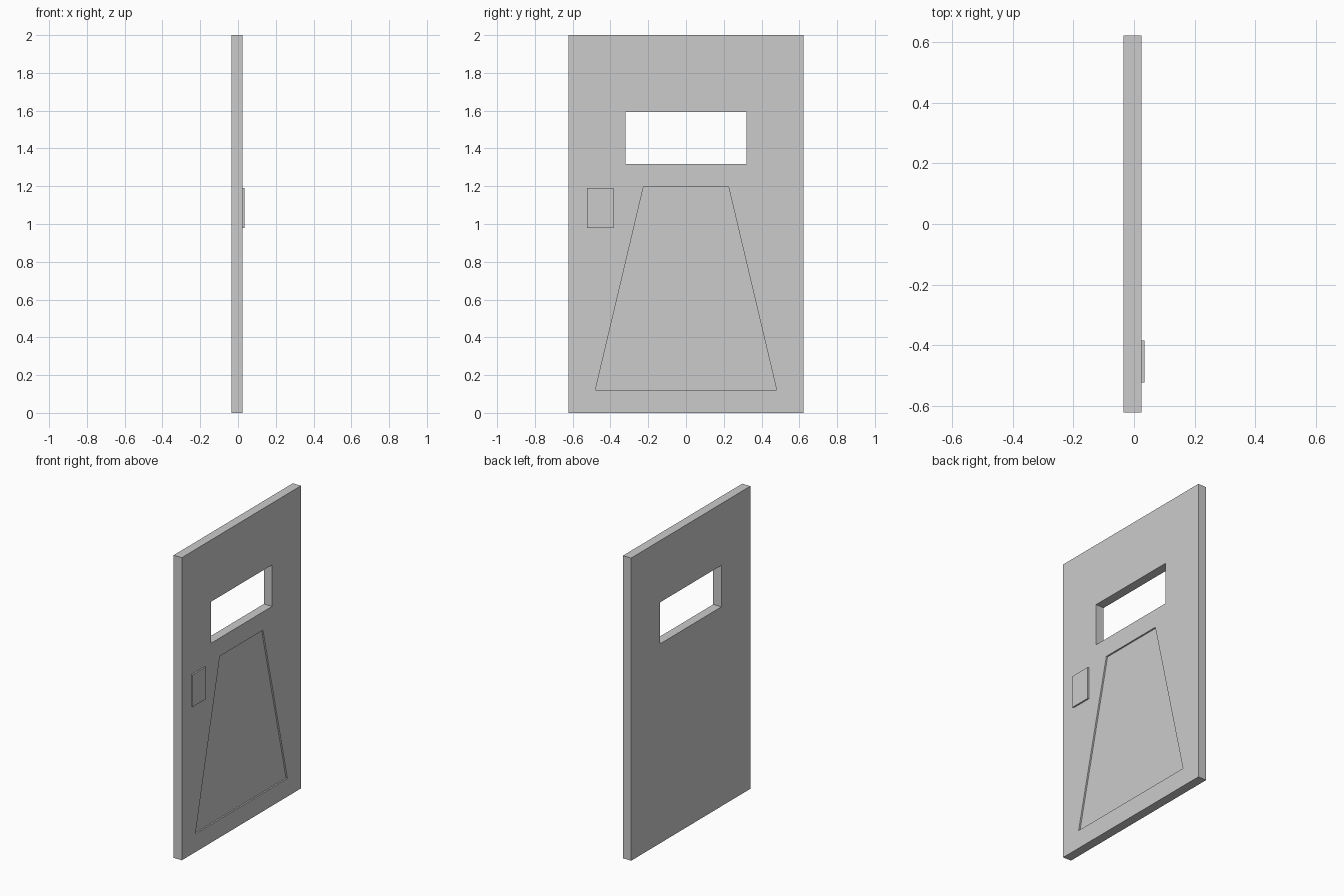
import bpy, bmesh

if "Cube" in bpy.data.objects:
    bpy.data.objects.remove(bpy.data.objects["Cube"])


def prism(name, outline, x0, x1):
    """Extrude a (y, z) outline along x from x0 to x1."""
    bm = bmesh.new()
    face = bm.faces.new([bm.verts.new((x0, y, z)) for y, z in outline])
    ext = bmesh.ops.extrude_face_region(bm, geom=[face])
    verts = [g for g in ext["geom"] if isinstance(g, bmesh.types.BMVert)]
    bmesh.ops.translate(bm, verts=verts, vec=(x1 - x0, 0, 0))
    bmesh.ops.recalc_face_normals(bm, faces=bm.faces)
    mesh = bpy.data.meshes.new(name)
    bm.to_mesh(mesh)
    bm.free()
    obj = bpy.data.objects.new(name, mesh)
    bpy.context.collection.objects.link(obj)
    return obj


def trapezoid(bottom, top, z0, z1):
    return [(-bottom, z0), (bottom, z0), (top, z1), (-top, z1)]


def cut(target, cutter):
    mod = target.modifiers.new(cutter.name, 'BOOLEAN')
    mod.operation = 'DIFFERENCE'
    mod.solver = 'EXACT'
    mod.object = cutter
    bpy.context.view_layer.objects.active = target
    bpy.ops.object.modifier_apply(modifier=mod.name)
    bpy.data.objects.remove(cutter)


BACK, FACE = -0.035, 0.025

# Door slab
door = prism("door_slab", trapezoid(0.622, 0.622, 0, 2), BACK, FACE)

# Window opening right through the slab
cut(door, prism("window_cutter", trapezoid(0.32, 0.32, 1.318, 1.592), -0.2, 0.2))

# Shallow tapered panel sunk into the +x face
cut(door, prism("panel_cutter", trapezoid(0.48, 0.225, 0.12, 1.197), FACE - 0.01, 0.2))

# Raised lock plate
prism("lock_plate", [(-0.523, 0.978), (-0.385, 0.978), (-0.385, 1.19), (-0.523, 1.19)],
      FACE, FACE + 0.01)
